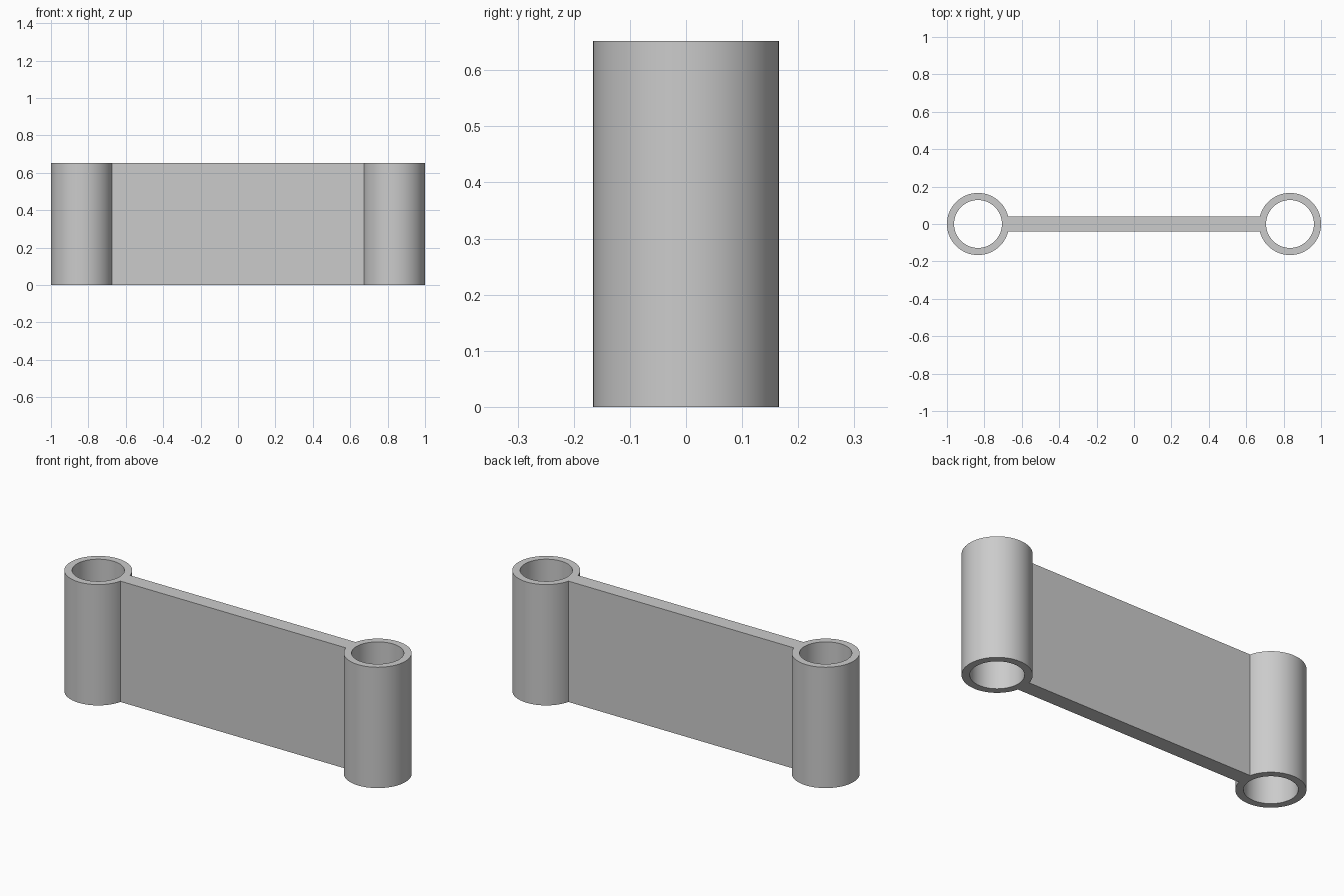
import bpy
import bmesh
from math import asin, cos, pi, sin
from mathutils import Vector

cube = bpy.data.objects.get("Cube")
if cube:
    bpy.data.objects.remove(cube, do_unlink=True)

HEIGHT = 0.652
OUTER, INNER = 0.166, 0.128
CENTRE = 1 - OUTER
HALF_WEB = 0.041
SEGMENTS = 72

grey = bpy.data.materials.new("plain grey")
grey.use_nodes = True
colour = (0.6, 0.6, 0.6, 1)
grey.diffuse_color = colour
grey.node_tree.nodes["Principled BSDF"].inputs["Base Color"].default_value = colour


def arc(cx, radius, start, sweep, count):
    """Points along an arc around (cx, 0)."""
    angles = [start + sweep * i / count for i in range(count + 1)]
    return [Vector((cx + radius * cos(a), radius * sin(a), 0)) for a in angles]


def add_loop(bm, points):
    verts = [bm.verts.new(p) for p in points]
    return [bm.edges.new((v, verts[i - 1])) for i, v in enumerate(verts)]


bm = bmesh.new()

# Outline: two round ends joined by the straight web
gap = asin(HALF_WEB / OUTER)
sweep = 2 * pi - 2 * gap
outline = arc(CENTRE, OUTER, gap - pi, sweep, SEGMENTS)
outline += arc(-CENTRE, OUTER, gap, sweep, SEGMENTS)
edges = add_loop(bm, outline)

# Round bores through both ends
for side in (-1, 1):
    edges += add_loop(bm, arc(side * CENTRE, INNER, 0, 2 * pi, SEGMENTS)[:-1])

# Fill the section and raise it to full height
bmesh.ops.triangle_fill(bm, edges=edges, use_beauty=True, normal=(0, 0, 1))
raised = bmesh.ops.extrude_face_region(bm, geom=bm.faces[:], use_keep_orig=True)
top = [g for g in raised["geom"] if isinstance(g, bmesh.types.BMVert)]
bmesh.ops.translate(bm, verts=top, vec=(0, 0, HEIGHT))
bmesh.ops.recalc_face_normals(bm, faces=bm.faces[:])

mesh = bpy.data.meshes.new("link_with_sleeves")
bm.to_mesh(mesh)
bm.free()
mesh.materials.append(grey)
link = bpy.data.objects.new("link_with_sleeves", mesh)
bpy.context.collection.objects.link(link)

# Smooth round walls, sharp rims and web corners
bpy.ops.object.select_all(action="DESELECT")
link.select_set(True)
bpy.context.view_layer.objects.active = link
bpy.ops.object.shade_smooth_by_angle(angle=pi / 6)
